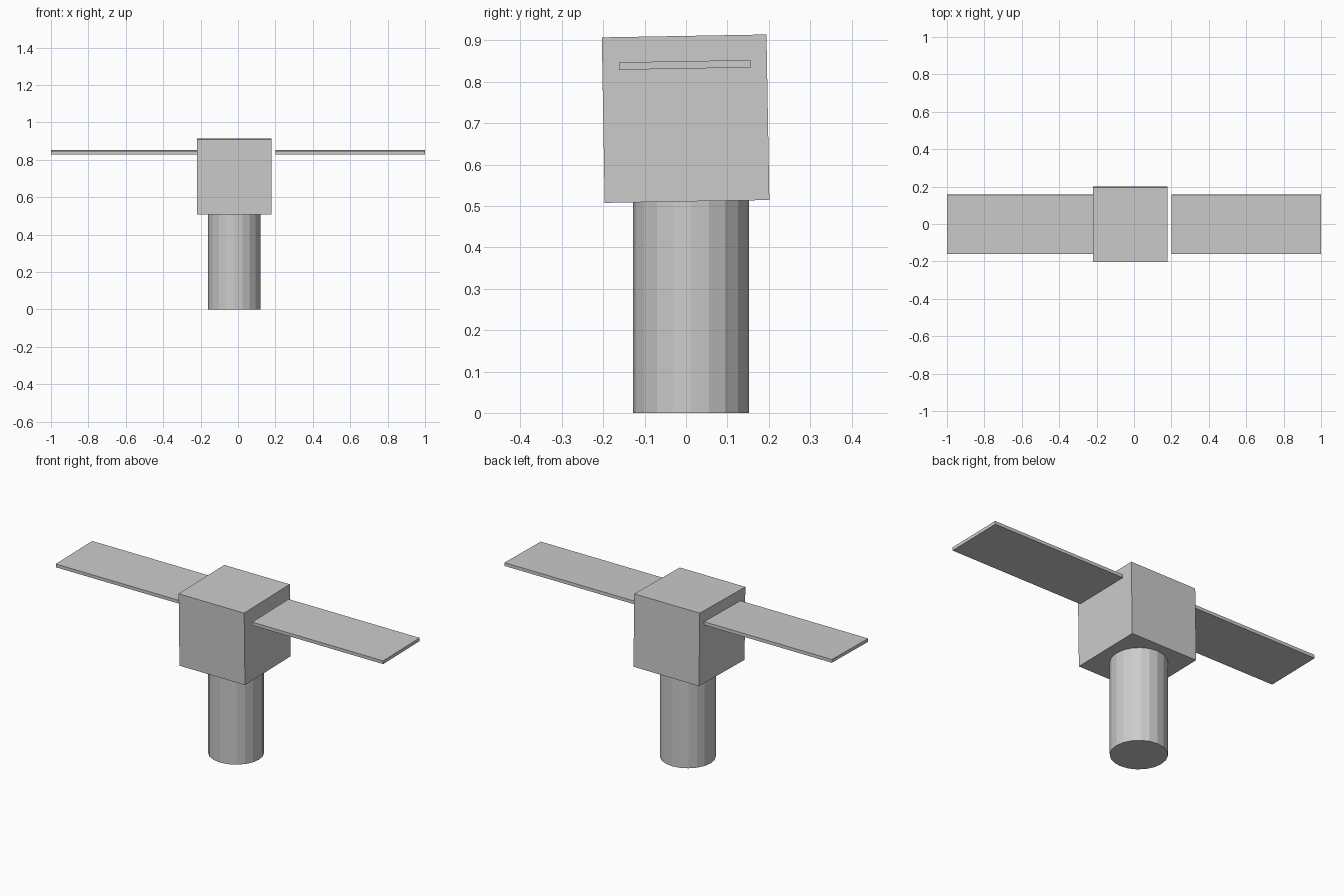
import bpy, math

if "Cube" in bpy.data.objects:
    bpy.data.objects.remove(bpy.data.objects["Cube"])

TILT = math.radians(1)  # the head leans very slightly about x


def box(name, loc, size):
    bpy.ops.mesh.primitive_cube_add(size=1, location=loc, rotation=(TILT, 0, 0))
    ob = bpy.context.object
    ob.name = name
    ob.scale = size
    return ob


# Round post, 20 flat sides, top tucked just inside the head
bpy.ops.mesh.primitive_cylinder_add(vertices=20, radius=0.14, depth=0.515,
                                    location=(-0.02, 0.012, 0.2575))
bpy.context.object.name = "post"

# Cube head, slightly off centre
box("head", (-0.02, -0.001, 0.711), (0.4, 0.398, 0.4))

# Two thin flat blades, mirrored about x = 0
for side, label in ((-1, "left"), (1, "right")):
    box(label + "_blade", (side * 0.6, -0.0025, 0.841), (0.8, 0.318, 0.018))
